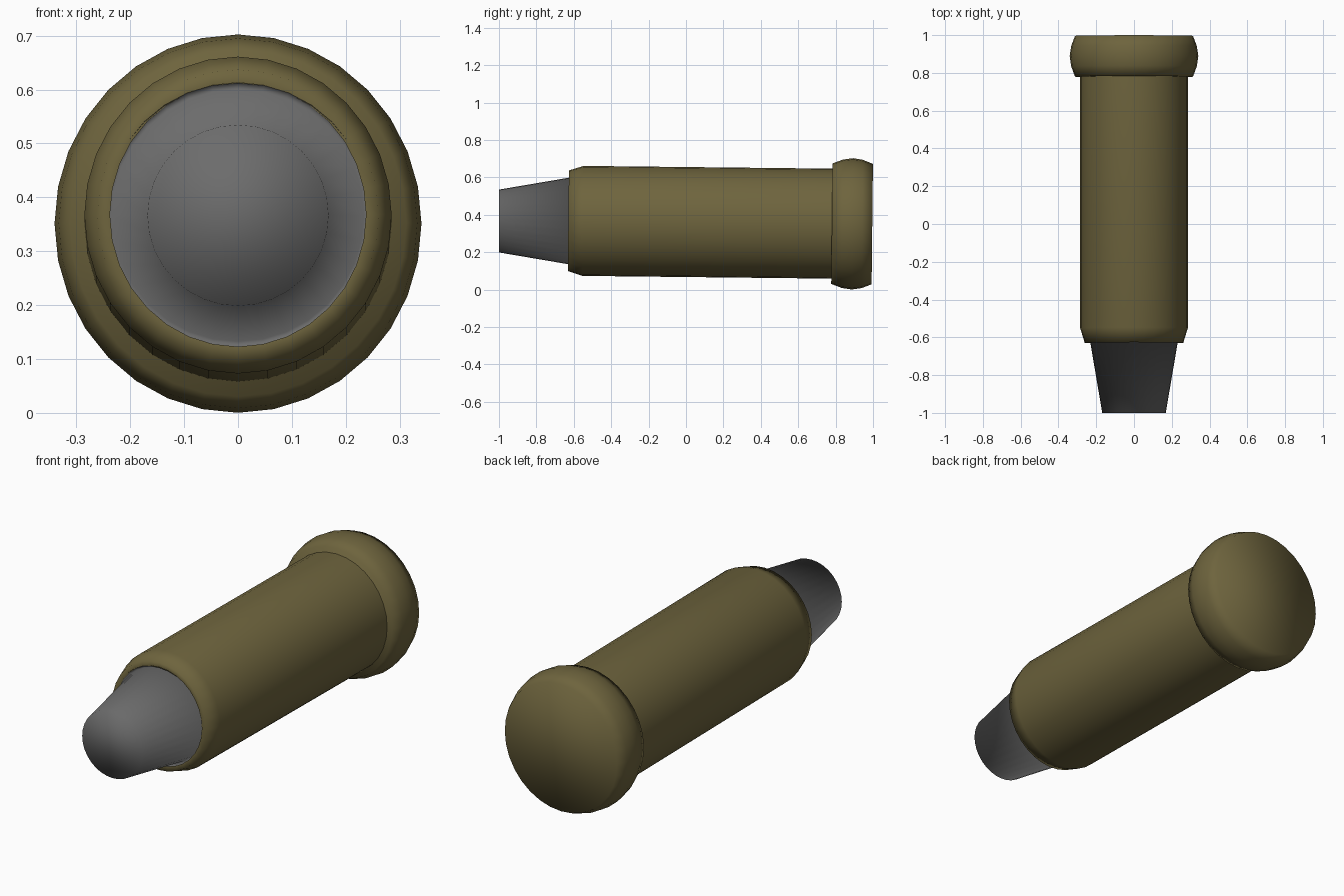
import bpy, bmesh
from math import sin, cos, pi, radians
from mathutils import Matrix

if "Cube" in bpy.data.objects:
    bpy.data.objects.remove(bpy.data.objects["Cube"])

SEGMENTS = 32


def material(name, rgb):
    mat = bpy.data.materials.new(name)
    mat.diffuse_color = (*rgb, 1)
    mat.use_nodes = True
    mat.node_tree.nodes["Principled BSDF"].inputs["Base Color"].default_value = mat.diffuse_color
    return mat


def lathe(name, profile, mat, centre_z, x_scale=1.0, tilt=0.0, cap_first=False, cap_last=False):
    """Spin (y, radius) points, listed front to back, around the y axis."""
    bm = bmesh.new()
    rings = []
    for y, r in profile:
        rings.append([bm.verts.new((x_scale * r * sin(2 * pi * i / SEGMENTS), y,
                                    r * cos(2 * pi * i / SEGMENTS)))
                      for i in range(SEGMENTS)])
    for a, b in zip(rings, rings[1:]):
        for i in range(SEGMENTS):
            j = (i + 1) % SEGMENTS
            bm.faces.new((a[i], a[j], b[j], b[i]))
    if cap_first:
        bm.faces.new(rings[0][::-1])
    if cap_last:
        bm.faces.new(rings[-1])
    for f in bm.faces:
        f.smooth = True
    bm.transform(Matrix.Translation((0, 0, centre_z)) @ Matrix.Rotation(radians(tilt), 4, 'X'))
    mesh = bpy.data.meshes.new(name)
    bm.to_mesh(mesh)
    bm.free()
    mesh.materials.append(mat)
    obj = bpy.data.objects.new(name, mesh)
    bpy.context.collection.objects.link(obj)
    return obj


olive = material("olive", (0.155, 0.127, 0.047))
grey = material("dark_grey", (0.15, 0.15, 0.15))

# Tapered tip with a small groove where it meets the sleeve
lathe("tip", [(-1.0, 0.168), (-0.612, 0.234), (-0.626, 0.246)], grey, 0.3665, cap_first=True)

# Sleeve with a chamfered front lip, sitting slightly nose-up
lathe("sleeve", [(-0.627, 0.245), (-0.629, 0.269), (-0.55, 0.294), (0.79, 0.294)],
      olive, 0.361, 0.97, -0.63)

# Bulging rear collar, closed at both ends
lathe("collar", [(0.78, 0.322), (0.835, 0.343), (0.89, 0.351), (0.942, 0.343), (0.996, 0.322)],
      olive, 0.361, 0.97, -0.63, cap_first=True, cap_last=True)
